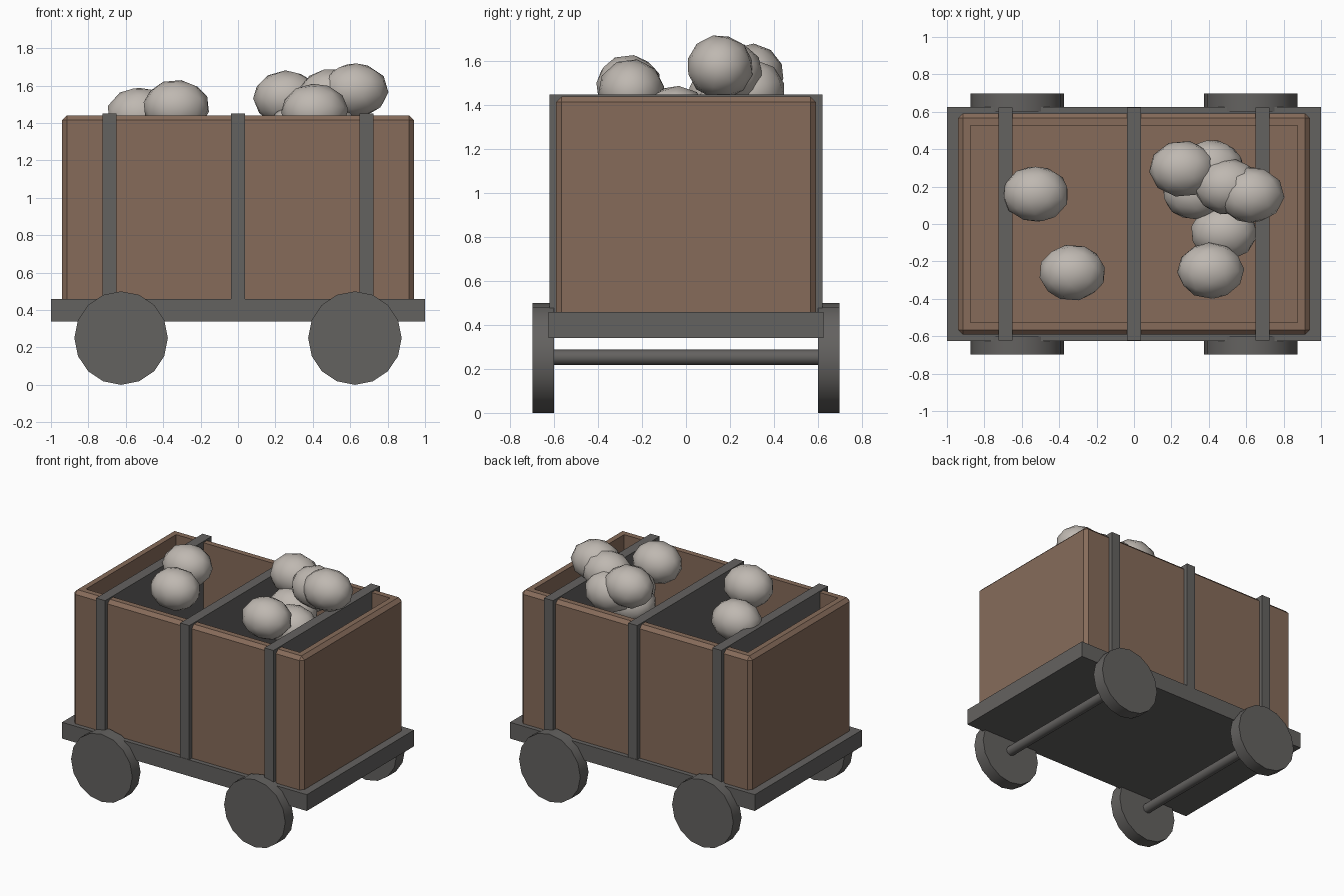
import bpy, bmesh, math, random
from mathutils import Matrix, Vector

if "Cube" in bpy.data.objects:
    bpy.data.objects.remove(bpy.data.objects["Cube"])

random.seed(4)


def material(name, color):
    m = bpy.data.materials.new(name)
    m.diffuse_color = (*color, 1)
    m.use_nodes = True
    m.node_tree.nodes["Principled BSDF"].inputs["Base Color"].default_value = m.diffuse_color
    return m


WOOD = material("brown wood", (0.24, 0.148, 0.102))
IRON = material("dark iron", (0.127, 0.122, 0.117))
STONE = material("pale stone", (0.52, 0.48, 0.44))


def finish(bm, name, mat, smooth=None):
    bmesh.ops.recalc_face_normals(bm, faces=bm.faces)
    me = bpy.data.meshes.new(name)
    bm.to_mesh(me)
    bm.free()
    ob = bpy.data.objects.new(name, me)
    bpy.context.collection.objects.link(ob)
    me.materials.append(mat)
    if smooth:
        bpy.ops.object.select_all(action='DESELECT')
        ob.select_set(True)
        bpy.context.view_layer.objects.active = ob
        bpy.ops.object.shade_smooth_by_angle(angle=math.radians(smooth))
    return ob


def block(bm, x, y, z):
    """Add a box spanning the given (min, max) ranges."""
    size = Vector((x[1] - x[0], y[1] - y[0], z[1] - z[0]))
    mid = Vector((sum(x), sum(y), sum(z))) / 2
    mat = Matrix.Translation(mid) @ Matrix.Diagonal((*size, 1))
    return bmesh.ops.create_cube(bm, size=1, matrix=mat)["verts"]


def rod(name, x, y0, y1, z, radius, sides):
    """Cylinder lying along y."""
    bm = bmesh.new()
    mat = (Matrix.Translation((x, (y0 + y1) / 2, z))
           @ Matrix.Rotation(math.pi / 2, 4, 'X'))
    bmesh.ops.create_cone(bm, cap_ends=True, segments=sides, radius1=radius,
                          radius2=radius, depth=y1 - y0, matrix=mat)
    return finish(bm, name, IRON, 46)


# flat chassis
bm = bmesh.new()
block(bm, (-1, 1), (-0.625, 0.625), (0.34, 0.46))
finish(bm, "chassis", IRON)

# open box: chamfered outside, hollowed from the top
bm = bmesh.new()
block(bm, (-0.94, 0.94), (-0.592, 0.592), (0.46, 1.44))
edges = [e for e in bm.edges if max(v.co.z for v in e.verts) > 1]
bmesh.ops.bevel(bm, geom=edges, offset=0.025, segments=1, affect='EDGES')
top = max((f for f in bm.faces), key=lambda f: f.calc_center_median().z)
bmesh.ops.inset_region(bm, faces=[top], thickness=0.058)
inner = bmesh.ops.extrude_face_region(bm, geom=[top])
for v in inner["geom"]:
    if isinstance(v, bmesh.types.BMVert):
        v.co.z = 0.54
bmesh.ops.delete(bm, geom=[f for f in [top] if f.is_valid], context='FACES')
finish(bm, "cart_box", WOOD)

# iron bands crossing the whole box as dividers
for i, x in enumerate((-0.6875, 0, 0.6875)):
    bm = bmesh.new()
    block(bm, (x - 0.037, x + 0.037), (-0.622, 0.622), (0.45, 1.45))
    finish(bm, f"iron_band_{i + 1}", IRON)

# axles and wheels
for end, x in (("left", -0.625), ("right", 0.625)):
    rod(f"axle_{end}", x, -0.62, 0.62, 0.253, 0.036, 8)
    for side, y in (("front", -0.65), ("back", 0.65)):
        rod(f"wheel_{side}_{end}", x, y - 0.048, y + 0.048, 0.25, 0.25, 16)

# loose stones: x, y, top height
stones = ((-0.33, -0.26, 1.63), (-0.525, 0.16, 1.59), (0.26, 0.295, 1.68),
          (0.41, 0.30, 1.61), (0.50, 0.20, 1.69), (0.625, 0.155, 1.72),
          (0.48, -0.045, 1.49), (0.41, -0.25, 1.61), (0.33, 0.17, 1.50))
for i, (x, y, top_z) in enumerate(stones):
    bm = bmesh.new()
    mat = (Matrix.Translation((x, y, top_z - 0.145))
           @ Matrix.Diagonal((0.18, 0.152, 0.147, 1))
           @ Matrix.Rotation(random.uniform(0, 6.28), 4, 'Z')
           @ Matrix.Rotation(random.uniform(-0.5, 0.5), 4, 'X'))
    bmesh.ops.create_icosphere(bm, subdivisions=2, radius=1, matrix=mat)
    finish(bm, f"stone_{i + 1}", STONE, 60)
